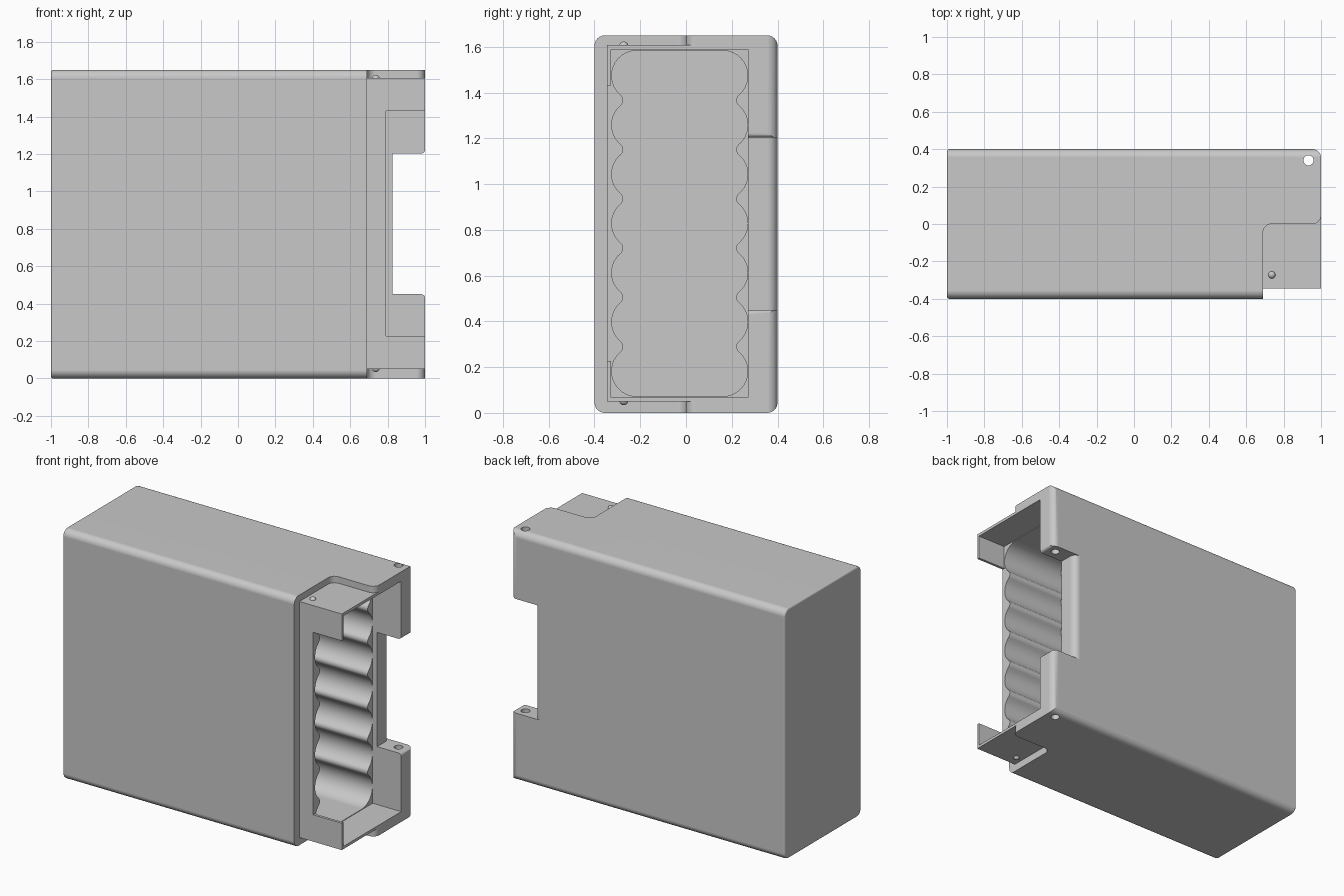
import bpy, bmesh
from math import sin, cos, asin, pi, radians
from mathutils import Vector

cube = bpy.data.objects.get("Cube")
if cube:
    bpy.data.objects.remove(cube)

grey = bpy.data.materials.new("plain grey")
grey.use_nodes = True
colour = (0.58, 0.58, 0.58, 1)
grey.diffuse_color = colour
grey.node_tree.nodes["Principled BSDF"].inputs["Base Color"].default_value = colour


def finish(name, bm):
    bmesh.ops.recalc_face_normals(bm, faces=bm.faces)
    mesh = bpy.data.meshes.new(name)
    bm.to_mesh(mesh)
    bm.free()
    mesh.materials.append(grey)
    obj = bpy.data.objects.new(name, mesh)
    bpy.context.collection.objects.link(obj)
    return obj


def prism(name, outline, axis, low, high):
    """Extrude a 2D outline along an axis; the outline uses the other two axes in order."""
    def place(p):
        v = list(p)
        v.insert(axis, low)
        return v
    bm = bmesh.new()
    face = bm.faces.new([bm.verts.new(place(p)) for p in outline])
    top = bmesh.ops.extrude_face_region(bm, geom=[face])["geom"]
    step = Vector((0, 0, 0))
    step[axis] = high - low
    bmesh.ops.translate(bm, vec=step, verts=[g for g in top if isinstance(g, bmesh.types.BMVert)])
    return finish(name, bm)


def box(name, x, y, z):
    return prism(name, [(x[0], y[0]), (x[1], y[0]), (x[1], y[1]), (x[0], y[1])], 2, *z)


def arc(cx, cy, r, start, end, n=8):
    angles = [radians(start + (end - start) * i / n) for i in range(n + 1)]
    return [(cx + r * cos(a), cy + r * sin(a)) for a in angles]


def combine(target, other, operation):
    mod = target.modifiers.new("combine", 'BOOLEAN')
    mod.operation, mod.solver, mod.object = operation, 'EXACT', other
    bpy.context.view_layer.objects.active = target
    bpy.ops.object.modifier_apply(modifier=mod.name)
    bpy.data.objects.remove(other)


def cut(other):
    combine(case, other, 'DIFFERENCE')


H = 1.65

# Case: long edges rounded, closed end just softened
case = box("case", (-1, 1), (-0.4, 0.4), (0, H))
bm = bmesh.new()
bm.from_mesh(case.data)
long_edges = [e for e in bm.edges if abs(e.verts[0].co.x - e.verts[1].co.x) > 1]
bmesh.ops.bevel(bm, geom=long_edges, offset=0.045, segments=6, profile=0.5, affect='EDGES')
end_edges = [e for e in bm.edges if all(v.co.x < -0.99 for v in e.verts)]
bmesh.ops.bevel(bm, geom=end_edges, offset=0.012, segments=3, profile=0.5, affect='EDGES')
bm.to_mesh(case.data)
bm.free()

# Step at the open end, with filleted corners
r = 0.045
step = [(0.69, -0.6)] + arc(0.69 + r, -r, r, 180, 90) + arc(1 - r, r, r, -90, 0)
cut(prism("step_cutter", step + [(1.2, r), (1.2, -0.6)], 2, -0.1, H + 0.1))

# Rounded outer back corner
corner = arc(1 - r, 0.4 - r, r, 0, 90) + [(1 - r, 0.6), (1.2, 0.6), (1.2, 0.4 - r)]
cut(prism("corner_cutter", corner, 2, -0.1, H + 0.1))

# Thin lip standing out of the step, then its pocket and window
combine(case, box("lip", (0.6, 0.999), (-0.345, 0.2), (0.05, 1.607)), 'UNION')
cut(box("pocket_cutter", (0.792, 1.2), (-0.328, 0.272), (0.068, 1.588)))
cut(box("window_cutter", (0.79, 1.2), (-0.6, -0.2), (0.227, 1.43)))

# Notch in the back wall: mouth flared so the tab corners are softened
s, low, high = 0.02, 0.45, 1.203
mouth = [(0.9, low)] + arc(1 - s, low - s, s, 90, 0) + [(1.2, low - s)]
mouth += [(1.2, high + s)] + arc(1 - s, high + s, s, 0, -90) + [(0.9, high)]
cut(prism("mouth_cutter", mouth, 1, 0.2, 0.6))
notch = [(0.825, 0.19)] + arc(0.825 - r, 0.4 - r, r, 0, 90) + [(0.825 - r, 0.61), (0.95, 0.61), (0.95, 0.19)]
cut(prism("notch_cutter", notch, 2, low, high))

# Deep scalloped cavity made of seven rounded lobes
lobes, pitch, big, small = 7, 0.2153, 0.11, 0.03
first, mid, half = 0.182, -0.0275, 0.1875
t = asin(pitch / 2 / (big + small))
deg = t * 180 / pi
wave = []
for i in range(lobes):
    z = first + i * pitch
    last = i == lobes - 1
    wave += arc(half, z, big, -deg if i else -90, 90 if last else deg, 12)
    if not last:
        wave += arc(half + (big + small) * cos(t), z + pitch / 2, small, 180 + deg, 180 - deg, 6)[1:-1]
outline = [(mid + y, z) for y, z in wave] + [(mid - y, z) for y, z in reversed(wave)]
cut(prism("cavity_cutter", outline, 0, -0.95, 0.85))

# Pin hole through both tabs
cut(prism("pin_hole_cutter", arc(0.933, 0.34, 0.027, 0, 345, 23), 2, -0.1, H + 0.1))

# Latch bumps on the lip
bumps = []
for name, z in (("top_latch_bump", 1.603), ("bottom_latch_bump", 0.054)):
    bm = bmesh.new()
    bmesh.ops.create_uvsphere(bm, u_segments=16, v_segments=10, radius=0.02)
    bmesh.ops.translate(bm, vec=(0.737, -0.272, z), verts=bm.verts)
    bumps.append(finish(name, bm))

# Smooth the rounds and keep the broad faces flat
bpy.ops.object.select_all(action='DESELECT')
for obj in [case] + bumps:
    obj.select_set(True)
bpy.context.view_layer.objects.active = case
bpy.ops.object.shade_smooth_by_angle(angle=radians(32))
weighted = case.modifiers.new("flat broad faces", 'WEIGHTED_NORMAL')
weighted.keep_sharp = True
